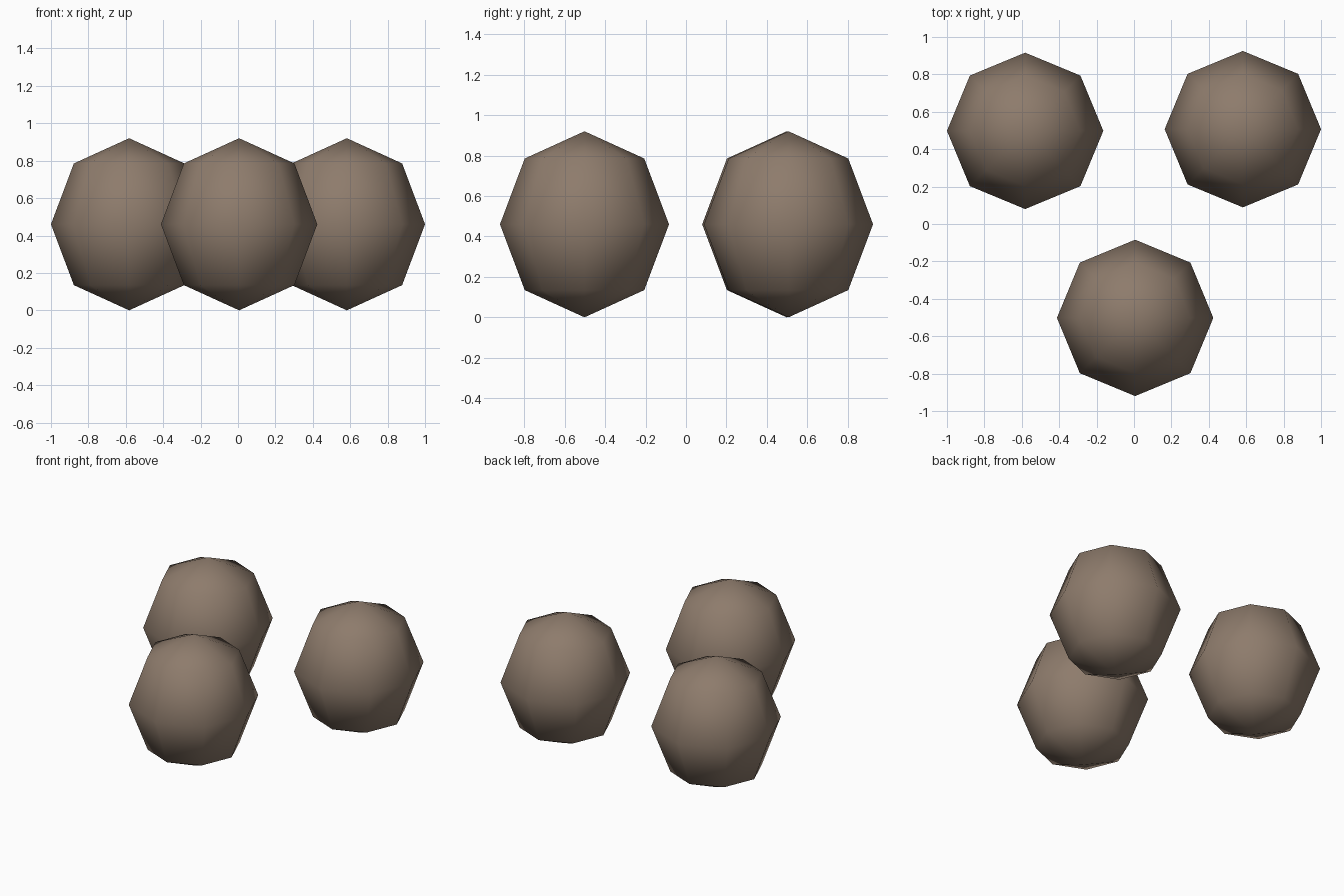
import bpy

if "Cube" in bpy.data.objects:
    bpy.data.objects.remove(bpy.data.objects["Cube"])

# One stone-brown colour for all parts
stone = bpy.data.materials.new("stone_brown")
stone.diffuse_color = (0.27, 0.20, 0.15, 1.0)
stone.use_nodes = True
stone.node_tree.nodes["Principled BSDF"].inputs["Base Color"].default_value = stone.diffuse_color

RADIUS, HALF_HEIGHT = 0.418, 0.46


def boulder(name, x, y):
    """Smooth low-poly egg shape: 8 sides, 4 bands, standing on the ground."""
    bpy.ops.mesh.primitive_uv_sphere_add(
        segments=8, ring_count=4, radius=1, location=(x, y, HALF_HEIGHT))
    ob = bpy.context.object
    ob.name = name
    ob.scale = (RADIUS, RADIUS, HALF_HEIGHT)
    bpy.ops.object.transform_apply(location=False, rotation=False, scale=True)
    bpy.ops.object.shade_smooth()
    ob.data.materials.append(stone)


# Three boulders in a triangle
boulder("boulder_back_left", -0.582, 0.498)
boulder("boulder_back_right", 0.582, 0.507)
boulder("boulder_front", 0.006, -0.502)
